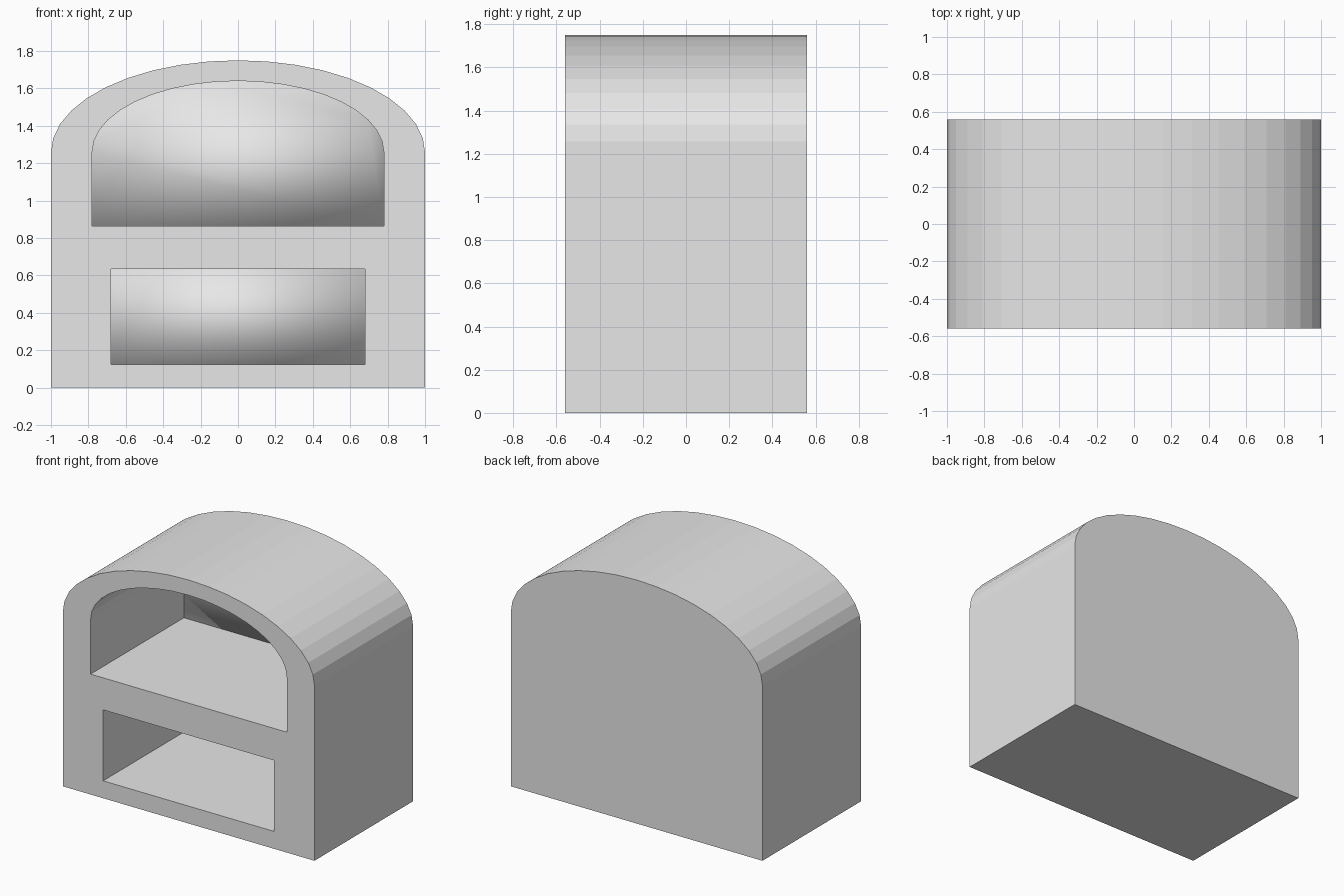
import bpy
import bmesh
from math import pi, cos, sin

cube = bpy.data.objects.get("Cube")
if cube:
    bpy.data.objects.remove(cube, do_unlink=True)

DEPTH = 0.56       # half depth of the housing
SPRING = 1.258     # height where the arch begins
SEGMENTS = 20

grey = bpy.data.materials.new("light_grey")
grey.use_nodes = True
grey.diffuse_color = (0.8, 0.8, 0.8, 1)
grey.node_tree.nodes["Principled BSDF"].inputs["Base Color"].default_value = (0.8, 0.8, 0.8, 1)


def arch(half_width, bottom, top):
    """Outline with straight sides and a half-ellipse top."""
    curve = [(half_width * cos(pi * i / SEGMENTS),
              SPRING + (top - SPRING) * sin(pi * i / SEGMENTS))
             for i in range(SEGMENTS + 1)]
    return [(-half_width, bottom), (half_width, bottom)] + curve


def rectangle(half_width, bottom, top):
    return [(-half_width, bottom), (half_width, bottom),
            (half_width, top), (-half_width, top)]


def prism(name, outline, front, back, smooth=False):
    """Extrude an x-z outline from front to back along y."""
    bm = bmesh.new()
    face = bm.faces.new([bm.verts.new((x, front, z)) for x, z in outline])
    extruded = bmesh.ops.extrude_face_region(bm, geom=[face], use_keep_orig=True)
    moved = [v for v in extruded["geom"] if isinstance(v, bmesh.types.BMVert)]
    bmesh.ops.translate(bm, verts=moved, vec=(0, back - front, 0))
    bmesh.ops.recalc_face_normals(bm, faces=bm.faces)
    for f in bm.faces:
        f.smooth = smooth
    mesh = bpy.data.meshes.new(name)
    bm.to_mesh(mesh)
    bm.free()
    mesh.materials.append(grey)
    obj = bpy.data.objects.new(name, mesh)
    bpy.context.collection.objects.link(obj)
    return obj


# Arched housing
housing = prism("housing", arch(1.0, 0.0, 1.75), -DEPTH, DEPTH)

# Two openings, each closed by a softly shaded back panel
openings = {
    "upper": arch(0.78, 0.865, 1.64),
    "lower": rectangle(0.68, 0.125, 0.635),
}
for name, outline in openings.items():
    cutter = prism(name + "_cutter", outline, -DEPTH - 0.1, 0.52)
    cutter.hide_render = True
    cut = housing.modifiers.new(name + "_opening", 'BOOLEAN')
    cut.operation = 'DIFFERENCE'
    cut.solver = 'EXACT'
    cut.object = cutter
    bpy.context.view_layer.objects.active = housing
    bpy.ops.object.modifier_apply(modifier=cut.name)
    bpy.data.objects.remove(cutter, do_unlink=True)
    prism(name + "_back_panel", outline, 0.50, 0.54, smooth=True)
